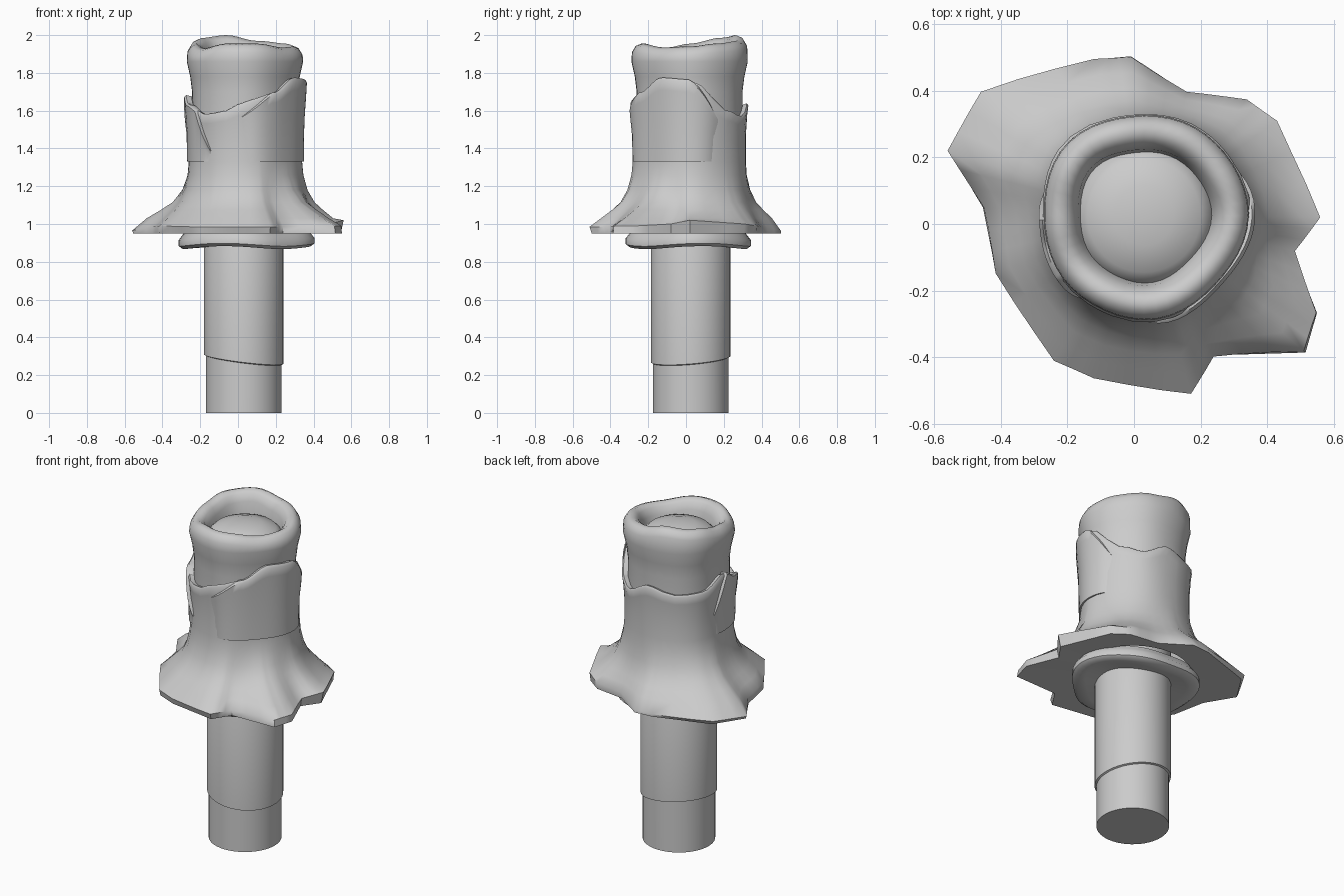
import bpy, bmesh, math

if "Cube" in bpy.data.objects:
    bpy.data.objects.remove(bpy.data.objects["Cube"])

CX, CY = 0.03, 0.025   # axis shared by pole and wraps


def loft(name, rings, cap_start=False, cap_end=False, closed=True, smooth=45):
    bm = bmesh.new()
    rows = [[bm.verts.new(p) for p in ring] for ring in rings]
    n = len(rows[0])
    for a, b in zip(rows, rows[1:]):
        for i in range(n if closed else n - 1):
            j = (i + 1) % n
            bm.faces.new((a[i], a[j], b[j], b[i]))
    if cap_start:
        bm.faces.new(rows[0][::-1])
    if cap_end:
        bm.faces.new(rows[-1])
    bmesh.ops.recalc_face_normals(bm, faces=bm.faces)
    me = bpy.data.meshes.new(name)
    bm.to_mesh(me)
    bm.free()
    ob = bpy.data.objects.new(name, me)
    bpy.context.collection.objects.link(ob)
    bpy.ops.object.select_all(action='DESELECT')
    ob.select_set(True)
    bpy.context.view_layer.objects.active = ob
    bpy.ops.object.shade_smooth_by_angle(angle=math.radians(smooth))
    return ob


def polar(a, r, z):
    return (CX + r * math.cos(a), CY + r * math.sin(a), z)


def lookup(table, a):
    # smooth periodic interpolation of (degrees, value) pairs
    d = math.degrees(a) % 360
    t = table + [(table[0][0] + 360, table[0][1])]
    for (d0, v0), (d1, v1) in zip(t, t[1:]):
        if d0 <= d <= d1:
            f = (d - d0) / (d1 - d0)
            f = f * f * (3 - 2 * f)
            return v0 + (v1 - v0) * f
    return t[0][1]


N = 48
ANG = [2 * math.pi * i / N for i in range(N)]


def wobble(a, k=0.008):
    return k * (math.sin(3 * a + 0.7) + 0.6 * math.sin(5 * a + 2))


# pole: slimmer foot with a slanted step, domed end inside the wrap
def step(a):
    return 0.28 - 0.03 * math.cos(a + 0.6)


pole = [[polar(a, 0.20, 0) for a in ANG],
        [polar(a, 0.20, step(a)) for a in ANG],
        [polar(a, 0.21, step(a) + 0.004) for a in ANG],
        [polar(a, 0.21, 1.84) for a in ANG],
        [polar(a, 0.17, 1.88) for a in ANG],
        [polar(a, 0.09, 1.905) for a in ANG],
        [polar(a, 0.02, 1.91) for a in ANG]]
loft("pole", pole, True, True)

# rolled upper wrap with uneven rim
RIM = [(0, 1.94), (30, 1.955), (75, 1.97), (110, 2.0), (145, 1.985), (180, 1.955),
       (215, 1.93), (250, 1.955), (285, 1.955), (325, 1.935)]
upper = []
for r, z, drop in [(0.28, 1.50, 0), (0.28, 1.70, 0), (0.29, 1.78, 0), (0.308, 1.86, 0),
                   (0.305, 0, 0.045), (0.285, 0, 0.012), (0.255, 0, 0.0), (0.225, 0, 0.02),
                   (0.205, 0, 0.06), (0.195, 1.84, 0)]:
    upper.append([polar(a, r + wobble(a, 0.006), z or lookup(RIM, a) - drop) for a in ANG])
loft("upper_wrap", upper, smooth=60)

# flared skirt: ragged outline blended into the round body
OUT = [(.55, .02, 1.02), (.43, .31, 1.0), (.34, .375, .99), (.16, .40, .985), (-.01, .51, .965),
       (-.12, .50, .965), (-.45, .39, .975), (-.56, .22, .965), (-.46, .05, .985),
       (-.42, -.15, .99), (-.24, -.41, .985), (-.12, -.46, .985), (.17, -.505, .985),
       (.24, -.40, .985), (.52, -.39, .99), (.555, -.27, .99), (.48, -.08, 1.0)]
edge = []
for p, q in zip(OUT, OUT[1:] + OUT[:1]):
    for k in range(3):
        edge.append([u + (v - u) * k / 3 for u, v in zip(p, q)])
polars = [(math.atan2(y - CY, x - CX), math.hypot(x - CX, y - CY), z) for x, y, z in edge]

TOP = [(0, 1.76), (40, 1.60), (60, 1.57), (90, 1.64), (120, 1.61), (150, 1.62), (180, 1.68),
       (200, 1.63), (230, 1.58), (255, 1.60), (270, 1.65), (300, 1.69), (330, 1.77)]
skirt = [[polar(a, 0.33, 0.955) for a, r, z in polars],
         [polar(a, r - 0.006, 0.95) for a, r, z in polars]]
for t, z in [(1, None), (0.75, 1.03), (0.5, 1.075), (0.3, 1.115), (0.13, 1.18),
             (0.03, 1.26), (0, 1.33)]:
    skirt.append([polar(a, 0.30 + wobble(a) + (r - 0.30) * t, z or ez) for a, r, ez in polars])
for f, r in [(0.45, 0.30), (0.8, 0.307), (0.96, 0.313), (1.0, 0.305), (0.97, 0.28)]:
    skirt.append([polar(a, r + wobble(a), 1.33 + f * (lookup(TOP, a) - 1.33))
                  for a, _, _ in polars])
loft("skirt_wrap", skirt, smooth=50)


# overlapping cloth patches with a crisp lower hem
def patch(name, a0, a1, drop):
    n = 24
    arc = [math.radians(a0 + (a1 - a0) * i / n) for i in range(n + 1)]
    rings = []
    for f, r in [(0, 0.288), (0, 0.309), (0.5, 0.312), (0.85, 0.322), (0.97, 0.325),
                 (1, 0.315), (0.98, 0.285)]:
        row = []
        for i, a in enumerate(arc):
            fade = min(1, 4 * i / n, 4 * (n - i) / n)
            top = lookup(TOP, a) - drop * (1 - fade) + 0.005
            row.append(polar(a, r + wobble(a) - 0.02 * (1 - fade) ** 3, 1.33 + f * (top - 1.33)))
        rings.append(row)
    loft(name, rings, closed=False, smooth=50)


patch("front_right_patch", -92, 28, 0.08)
patch("left_patch", 165, 235, 0.2)

# lower collar peeking out under the skirt
collar = []
for r, z in [(0.205, 0.885), (0.27, 0.88), (0.325, 0.875), (0.345, 0.89), (0.345, 0.92),
             (0.325, 0.945), (0.31, 0.97)]:
    collar.append([polar(a, r + (wobble(a, 0.013) + 0.014 * math.cos(2 * a)) * (r > 0.21),
                         z + 0.008 * math.sin(3 * a + 1)) for a in ANG])
loft("lower_collar", collar, smooth=50)
